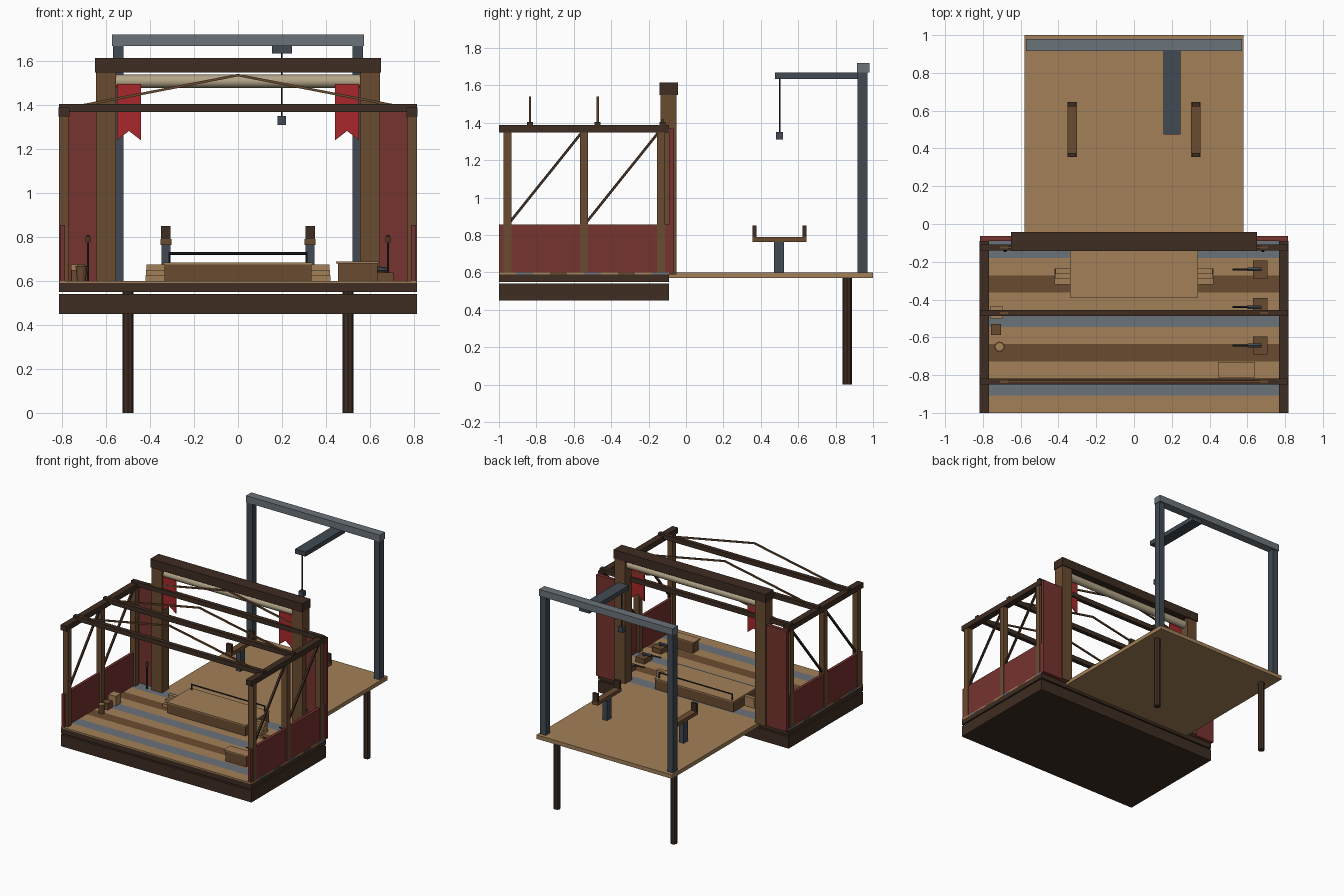
import bpy, bmesh, math
from mathutils import Vector

if "Cube" in bpy.data.objects:
    bpy.data.objects.remove(bpy.data.objects["Cube"])


def mat(name, hexcol):
    m = bpy.data.materials.new(name)
    c = [int(hexcol[i:i + 2], 16) / 255 for i in (0, 2, 4)]
    m.diffuse_color = [((v + .055) / 1.055) ** 2.4 if v > .04 else v / 12.92 for v in c] + [1]
    m.use_nodes = True
    m.node_tree.nodes["Principled BSDF"].inputs["Base Color"].default_value = m.diffuse_color
    return m


DARK = mat("dark_wood", "3e2d22")
BROWN = mat("mid_wood", "6a4b30")
TAN = mat("light_wood", "a28058")
RED = mat("wall_red", "76332f")
BANNER = mat("banner_red", "a8282c")
STEEL = mat("dark_steel", "414a52")
GREY = mat("light_steel", "6b737a")
CANVAS = mat("canvas", "b3a588")
IRON = mat("black_iron", "2c2c2e")


def finish(name, bm, m):
    bmesh.ops.recalc_face_normals(bm, faces=bm.faces)
    me = bpy.data.meshes.new(name)
    bm.to_mesh(me)
    bm.free()
    me.materials.append(m)
    ob = bpy.data.objects.new(name, me)
    bpy.context.collection.objects.link(ob)
    return ob


def box(name, x, y, z, m):
    """Axis-aligned box from (min, max) ranges."""
    bm = bmesh.new()
    bmesh.ops.create_cube(bm, size=1)
    for v in bm.verts:
        v.co = [(r[0] + r[1]) / 2 + c * (r[1] - r[0]) for r, c in zip((x, y, z), v.co)]
    return finish(name, bm, m)


def pair(name, x, y, z, m):
    """Box on the right plus its mirror on the left."""
    box(name + "_right", x, y, z, m)
    box(name + "_left", (-x[1], -x[0]), y, z, m)


def rod(name, a, b, r, m, n=8, r2=None):
    """Prism with n sides between two points (n=4 gives a square bar)."""
    a, b = Vector(a), Vector(b)
    d = b - a
    bm = bmesh.new()
    bmesh.ops.create_cone(bm, cap_ends=True, segments=n, radius1=r,
                          radius2=r if r2 is None else r2, depth=d.length)
    q = d.to_track_quat('Z', 'Y')
    turn = math.pi / 4 if n == 4 else 0
    for v in bm.verts:
        c, s = math.cos(turn), math.sin(turn)
        p = Vector((v.co.x * c - v.co.y * s, v.co.x * s + v.co.y * c, v.co.z))
        v.co = q @ p + (a + b) / 2
    ob = finish(name, bm, m)
    if n > 8:
        for p in ob.data.polygons:
            p.use_smooth = len(p.vertices) == 4
    return ob


# base and striped floor
box("base", (-.815, .815), (-1, -.09), (.45, .54), DARK)
box("floor_frame", (-.815, .815), (-1, -.09), (.55, .59), DARK)
for i, m in enumerate([TAN, GREY, TAN, BROWN, TAN, GREY, TAN, BROWN, TAN, GREY]):
    y = -1 + i * .091
    box(f"floor_plank_{i}", (-.815, .815), (y, y + .091), (.588, .6), m)

# side walls: panels, posts, eave beams and braces
pair("wall_panel", (.787, .809), (-1, -.09), (.6, .855), RED)
pair("eave_beam", (.767, .817), (-1, -.09), (1.347, 1.388), DARK)
for y in (-.955, -.545, -.133):
    pair("wall_post", (.77, .814), (y - .021, y + .021), (.6, 1.347), BROWN)
for s in (-1, 1):
    for y in (-.945, -.535):
        rod("wall_brace", (s * .792, y, .865), (s * .792, y + .385, 1.345), .01, DARK, 4)

# roof cross beams with shallow trusses
for y in (-.835, -.472, -.125):
    box("cross_beam", (-.815, .815), (y - .016, y + .016), (1.368, 1.404), DARK)
    for s in (-1, 1):
        rod("truss_bar", (s * .71, y, 1.398), (0, y, 1.536), .008, BROWN, 4)

# proscenium
pair("proscenium_column", (.555, .645), (-.135, -.05), (.59, 1.55), BROWN)
box("proscenium_header", (-.65, .65), (-.143, -.043), (1.548, 1.615), DARK)
pair("side_flat", (.64, .815), (-.09, -.063), (.59, 1.37), RED)
rod("curtain_roll", (-.555, -.092, 1.508), (.555, -.092, 1.508), .03, CANVAS, 12)

# swallow-tailed banners
for s in (-1, 1):
    bm = bmesh.new()
    pts = [(.442, 1.495), (.55, 1.495), (.55, 1.24), (.496, 1.282), (.442, 1.24)]
    f = bm.faces.new([bm.verts.new((s * x, -.128, z)) for x, z in pts])
    ext = bmesh.ops.extrude_face_region(bm, geom=[f])
    for v in ext["geom"]:
        if isinstance(v, bmesh.types.BMVert):
            v.co.y += .008
    finish("banner", bm, BANNER)

# raised dais, steps and rail
box("dais", (-.335, .335), (-.385, -.1), (.6, .675), BROWN)
box("dais_top", (-.338, .338), (-.388, -.097), (.675, .684), TAN)
for i in range(3):
    pair("dais_step", (.335, .42 - .002 * i), (-.32 + .028 * i, -.235), (.6 + .025 * i, .625 + .025 * i), TAN)
rod("rail_bar", (-.315, -.12, .725), (.315, -.12, .725), .006, IRON, 6)
for x in (-.312, .312):
    rod("rail_post", (x, -.12, .68), (x, -.12, .728), .006, IRON, 6)

# props on the floor
box("chest", (.455, .635), (-.805, -.735), (.6, .68), BROWN)
box("chest_lid", (.445, .64), (-.812, -.73), (.68, .688), TAN)
box("tan_crate", (-.76, -.695), (-.5, -.435), (.6, .675), TAN)
box("brown_crate", (-.757, -.703), (-.587, -.53), (.6, .65), BROWN)
rod("bucket", (-.712, -.65, .6), (-.712, -.65, .668), .02, BROWN, 12, .027)
rod("bucket_inside", (-.712, -.65, .666), (-.712, -.65, .67), .02, TAN, 12)

# three lever boxes
for y in (-.24, -.44, -.643):
    box("lever_box", (.63, .708), (y - .048, y + .048), (.6, .638), BROWN)
    rod("lever_mount", (.668, y, .636), (.668, y, .66), .008, IRON, 6)
    rod("lever_grip", (.675, y, .652), (.6, y, .657), .011, STEEL, 6)
    rod("lever_arm", (.6, y, .657), (.522, y, .662), .006, IRON, 6)

# lamp poles beside the columns
for x in (-.682, .682):
    rod("lamp_pole", (x, -.137, .6), (x, -.137, .78), .006, IRON, 6)
    rod("lamp_head", (x, -.137, .775), (x, -.137, .8), .012, BROWN, 8)
    rod("lamp_tip", (x, -.137, .8), (x, -.137, .81), .011, IRON, 8, .004)

# rear platform and legs
box("rear_platform", (-.58, .58), (-.09, 1), (.57, .6), TAN)
for x in (-.5, .5):
    rod("platform_leg", (x, .862, 0), (x, .862, .57), .025, DARK, 8)

# cradle stands
for s in (-1, 1):
    c = s * .328
    box("cradle_post", (c - .02, c + .02), (.47, .525), (.6, .765), STEEL)
    box("cradle_bar", (c - .025, c + .025), (.355, .645), (.763, .79), BROWN)
    for y in (.355, .623):
        box("cradle_end", (c - .022, c + .022), (y, y + .022), (.788, .85), DARK)

# hoist gantry
pair("gantry_post", (.52, .568), (.917, .97), (.6, 1.67), STEEL)
box("gantry_beam", (-.572, .572), (.915, .98), (1.668, 1.72), GREY)
box("hoist_arm", (.155, .245), (.475, .96), (1.635, 1.67), STEEL)
rod("hoist_cable", (.2, .5, 1.35), (.2, .5, 1.64), .004, IRON, 6)
box("hoist_weight", (.18, .218), (.482, .518), (1.31, 1.35), STEEL)
